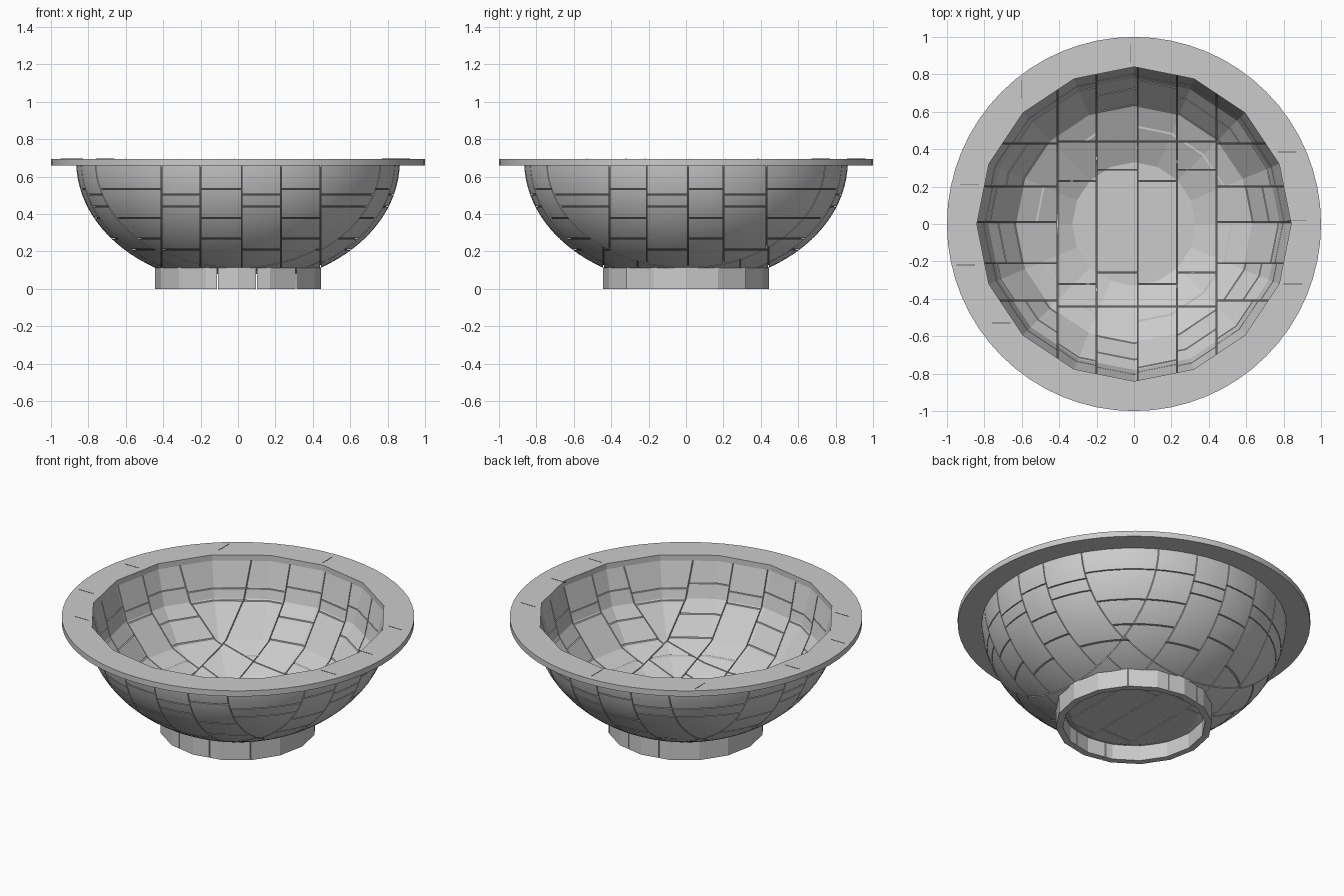
import bpy
import bmesh
from math import cos, sin, pi, sqrt
from mathutils import Vector

cube = bpy.data.objects.get("Cube")
if cube:
    bpy.data.objects.remove(cube)

SEGMENTS, FACETS = 64, 16
GAP = 0.0025


def material(name, grey):
    mat = bpy.data.materials.new(name)
    mat.use_nodes = True
    colour = (grey, grey, grey, 1)
    mat.diffuse_color = colour
    bsdf = mat.node_tree.nodes["Principled BSDF"]
    bsdf.inputs["Base Color"].default_value = colour
    bsdf.inputs["Roughness"].default_value = 0.7
    return mat


stone = material("light grey stone", 0.6)
joint = material("dark grey joint", 0.12)


def revolve(profile, closed=True):
    """Spin (radius, z, faceted) points; faceted ones follow a polygon."""
    bm = bmesh.new()
    rings = []
    for radius, z, faceted in profile:
        ring = []
        for i in range(SEGMENTS):
            a = 2 * pi * i / SEGMENTS
            r = radius
            if faceted:
                half = pi / FACETS
                r *= cos(half) / cos(a % (2 * half) - half)
            ring.append(bm.verts.new((r * cos(a), r * sin(a), z)))
        rings.append(ring)
    pairs = list(zip(rings, rings[1:]))
    if closed:
        pairs.append((rings[-1], rings[0]))
    for low, high in pairs:
        for i in range(SEGMENTS):
            j = (i + 1) % SEGMENTS
            bm.faces.new((low[i], low[j], high[j], high[i]))
    bmesh.ops.remove_doubles(bm, verts=bm.verts[:], dist=1e-5)
    bmesh.ops.recalc_face_normals(bm, faces=bm.faces[:])
    return bm


def cut(bm, axis, value, keep_above):
    """Trim a solid at a plane and cap the opening."""
    point, normal = Vector((0, 0, 0)), Vector((0, 0, 0))
    point[axis], normal[axis] = value, 1
    bmesh.ops.bisect_plane(bm, geom=bm.verts[:] + bm.edges[:] + bm.faces[:],
                           dist=1e-6, plane_co=point, plane_no=normal,
                           clear_inner=keep_above, clear_outer=not keep_above)
    rim_edges = [e for e in bm.edges if e.is_boundary]
    if rim_edges:
        caps = bmesh.ops.holes_fill(bm, edges=rim_edges, sides=0)["faces"]
        if caps:
            bmesh.ops.triangulate(bm, faces=caps)


def slices(bm, axis, cuts):
    """Split a solid into slabs with a narrow joint between them."""
    edges = [-2] + list(cuts) + [2]
    pieces = []
    for low, high in zip(edges, edges[1:]):
        piece = bm.copy()
        cut(piece, axis, low + GAP, True)
        cut(piece, axis, high - GAP, False)
        if piece.faces:
            pieces.append(piece)
        else:
            piece.free()
    bm.free()
    return pieces


def make_object(name, pieces, mat, angle=9):
    mesh = bpy.data.meshes.new(name)
    joined = bmesh.new()
    for piece in pieces:
        part = bpy.data.meshes.new("part")
        bmesh.ops.recalc_face_normals(piece, faces=piece.faces[:])
        piece.to_mesh(part)
        piece.free()
        joined.from_mesh(part)
        bpy.data.meshes.remove(part)
    joined.to_mesh(mesh)
    joined.free()
    mesh.materials.append(mat)
    obj = bpy.data.objects.new(name, mesh)
    bpy.context.collection.objects.link(obj)
    bpy.ops.object.select_all(action="DESELECT")
    obj.select_set(True)
    bpy.context.view_layer.objects.active = obj
    bpy.ops.object.shade_smooth_by_angle(angle=angle * pi / 180)
    return obj


def outer_curve(radius, depth, bottom, top=0.66, steps=18):
    """Half-ellipse bowl outline from the flat bottom up to the rim."""
    points = [(0, bottom, False)]
    start = sqrt(1 - ((0.68 - bottom) / depth) ** 2) * radius
    for i in range(steps + 1):
        t = i / steps
        r = start + (radius - start) * sin(t * pi / 2)
        z = 0.68 - depth * sqrt(max(0, 1 - (r / radius) ** 2))
        points.append((r, min(z, top), False))
    return points


# Bowl wall: round outside, faceted inside, cut into staggered blocks
inside = [(0.84, 0.66), (0.78, 0.45), (0.63, 0.26), (0.33, 0.12), (0, 0.12)]
wall = revolve(outer_curve(0.865, 0.66, 0.08) + [(r, z, True) for r, z in inside],
               closed=False)
blocks = []
for i, column in enumerate(slices(wall, 0, (-0.41, -0.2, 0.02, 0.23, 0.44))):
    shift = 0.03 * (-1) ** i
    if i in (0, 5):
        y_cuts = (-0.41, -0.21, 0.01, 0.2, 0.43)
    else:
        y_cuts = (-0.44, -0.29 + shift, 0.26 + shift, 0.44)
    for j, row in enumerate(slices(column, 1, y_cuts)):
        step = 0.03 * (-1) ** (i + j)
        blocks += slices(row, 2, (0.24 + step, 0.41 - step, 0.52 + step / 2))
make_object("bowl_blocks", blocks, stone)

# Thin core that closes the joints between the blocks
make_object("joint_core", [revolve(outer_curve(0.853, 0.645, 0.10, 0.655), False)], joint)

# Flat rim with a faceted opening
rim = revolve([(0.84, 0.66, True), (1, 0.66, False),
               (1, 0.695, False), (0.84, 0.695, True)])
make_object("rim", [rim], stone)

# Foot ring, cut into sections
foot = revolve([(0.405, 0, True), (0.445, 0, True),
                (0.445, 0.115, True), (0.405, 0.115, True)])
make_object("foot_ring", slices(foot, 0, (-0.11, 0.1, 0.31)), stone)

# Hairline joints on top of the rim: x, y, runs along x
rim_joints = [(-0.02, 0.91, False), (-0.6, 0.72, False), (-0.88, 0.21, True),
              (0.82, 0.385, True), (-0.9, -0.22, True), (0.85, -0.32, True),
              (-0.71, -0.53, True), (0.87, 0.02, True)]
strips = []
for x, y, along_x in rim_joints:
    strip = bmesh.new()
    bmesh.ops.create_cube(strip, size=1)
    size = (0.1, 0.005, 0.002) if along_x else (0.005, 0.1, 0.002)
    bmesh.ops.scale(strip, vec=size, verts=strip.verts[:])
    bmesh.ops.translate(strip, vec=(x, y, 0.695), verts=strip.verts[:])
    strips.append(strip)
make_object("rim_joints", strips, joint)
